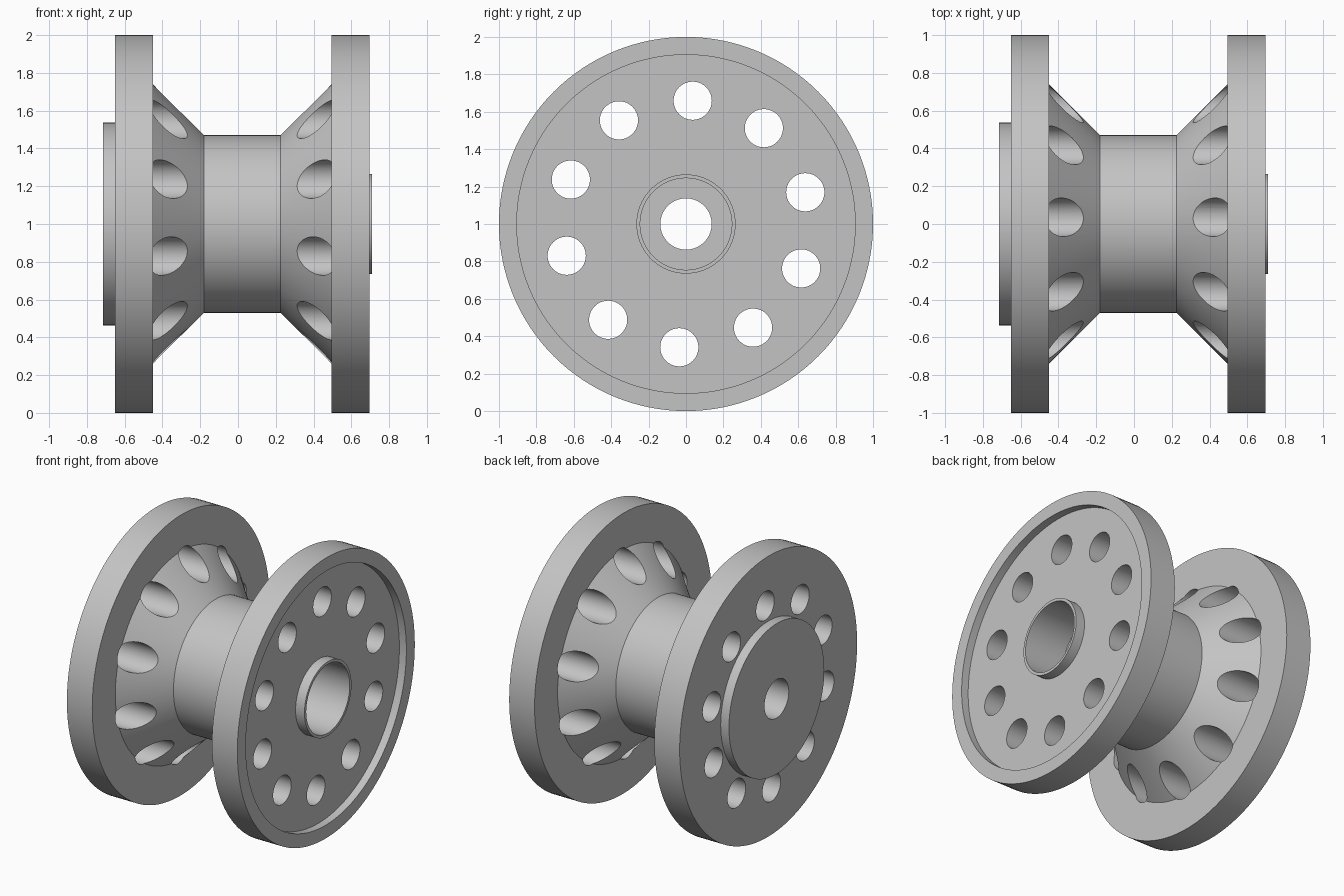
import bpy
import bmesh
import math
from mathutils import Matrix, Vector

cube = bpy.data.objects.get("Cube")
if cube:
    bpy.data.objects.remove(cube, do_unlink=True)

AXLE = Vector((0, 0, 1))
SEGMENTS = 128

metal = bpy.data.materials.new("plain_grey")
grey = (0.55, 0.55, 0.55, 1)
metal.use_nodes = True
metal.diffuse_color = grey
metal.node_tree.nodes["Principled BSDF"].inputs["Base Color"].default_value = grey


def make_object(name, bm):
    bmesh.ops.recalc_face_normals(bm, faces=bm.faces)
    mesh = bpy.data.meshes.new(name)
    bm.to_mesh(mesh)
    bm.free()
    mesh.materials.append(metal)
    obj = bpy.data.objects.new(name, mesh)
    bpy.context.collection.objects.link(obj)
    return obj


def lathe(name, profile):
    """Spin a closed (x, radius) outline around the axle."""
    bm = bmesh.new()
    verts = [bm.verts.new(AXLE + Vector((x, 0, r))) for x, r in profile]
    for a, b in zip(verts, verts[1:] + verts[:1]):
        bm.edges.new((a, b))
    bmesh.ops.spin(bm, geom=bm.verts[:] + bm.edges[:], cent=AXLE, axis=(1, 0, 0),
                   angle=math.tau, steps=SEGMENTS, use_merge=True)
    bmesh.ops.remove_doubles(bm, verts=bm.verts, dist=1e-5)
    return make_object(name, bm)


def smooth(obj):
    bpy.ops.object.select_all(action='DESELECT')
    obj.select_set(True)
    bpy.context.view_layer.objects.active = obj
    bpy.ops.object.shade_smooth_by_angle(angle=math.radians(25))


# Drum with two flanges, conical shoulders, recessed face and stepped bore
drum = lathe("flanged_drum", [
    (-0.65, 0.137), (-0.65, 1), (-0.45, 1), (-0.45, 0.74),
    (-0.18, 0.47), (0.225, 0.47), (0.495, 0.74), (0.495, 1),
    (0.695, 1), (0.695, 0.905), (0.64, 0.905), (0.64, 0.265),
    (0.39, 0.265), (0.39, 0.137)])

# Ring of ten lightening holes through both flanges
bm = bmesh.new()
for i in range(10):
    angle = math.radians(86.9 + 36 * i)
    centre = AXLE + 0.66 * Vector((0, math.cos(angle), math.sin(angle)))
    bmesh.ops.create_cone(bm, cap_ends=True, segments=64, radius1=0.102, radius2=0.102,
                          depth=3, matrix=Matrix.Translation(centre)
                          @ Matrix.Rotation(math.pi / 2, 4, 'Y'))
cutter = make_object("hole_cutter", bm)
cutter.hide_render = True
cut = drum.modifiers.new("holes", 'BOOLEAN')
cut.operation = 'DIFFERENCE'
cut.solver = 'EXACT'
cut.object = cutter
bpy.context.view_layer.objects.active = drum
bpy.ops.object.modifier_apply(modifier=cut.name)
bpy.data.objects.remove(cutter, do_unlink=True)

# Thin sleeve lining the wide end of the bore
sleeve = lathe("bore_sleeve", [(0.39, 0.245), (0.39, 0.265), (0.71, 0.265), (0.71, 0.245)])

# Raised disc on the other side
disc = lathe("end_disc", [(-0.715, 0.137), (-0.715, 0.537), (-0.65, 0.537), (-0.65, 0.137)])

for part in (drum, sleeve, disc):
    smooth(part)
